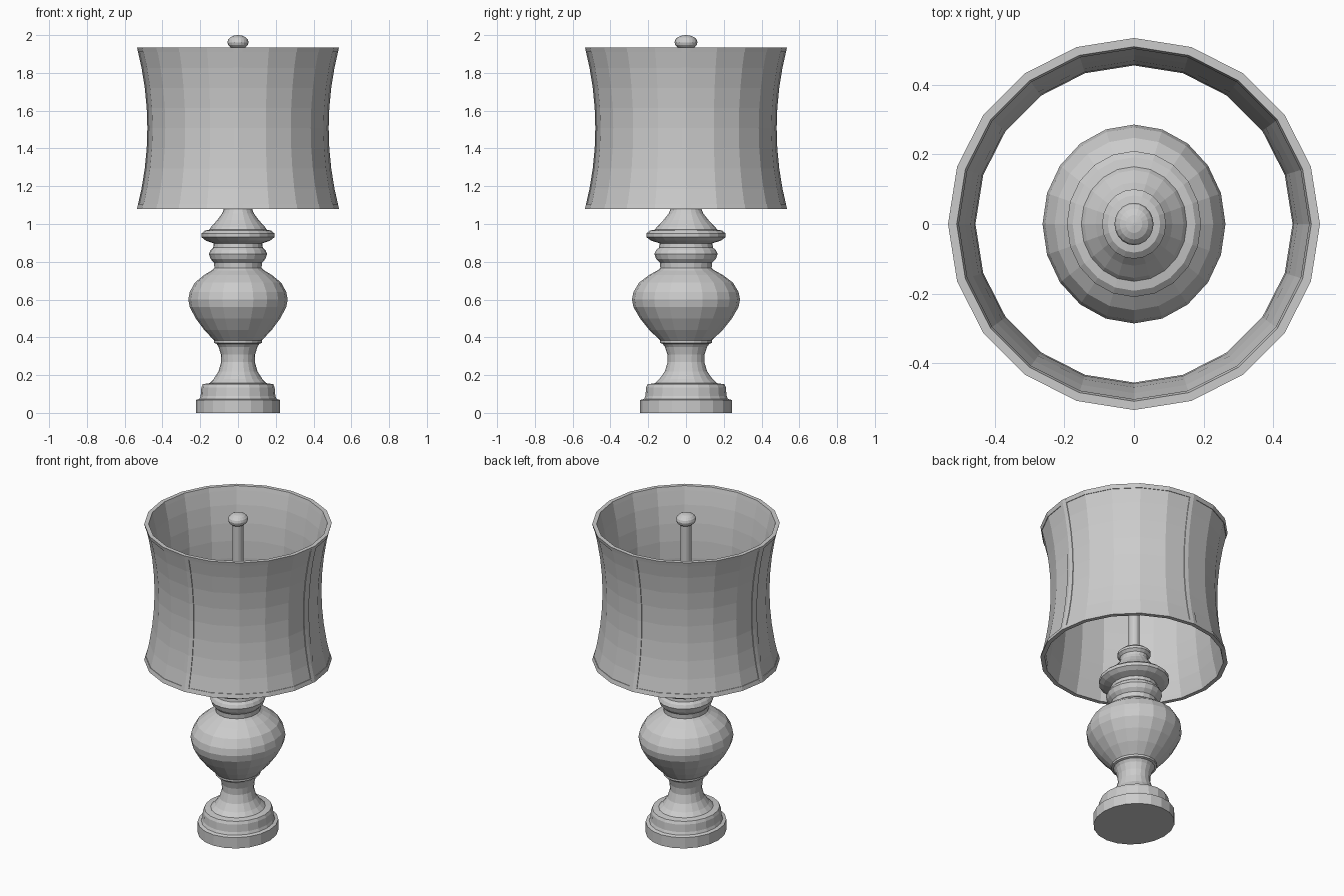
import bpy
import math

if "Cube" in bpy.data.objects:
    bpy.data.objects.remove(bpy.data.objects["Cube"])

SIDES = 20
SQUASH = 0.92          # the turned body is slightly narrower in x


def make_mesh(name, verts, faces):
    mesh = bpy.data.meshes.new(name)
    mesh.from_pydata(verts, [], faces)
    mesh.update()
    obj = bpy.data.objects.new(name, mesh)
    bpy.context.collection.objects.link(obj)
    return obj


def lathe(name, profile, sx=1.0, closed=False):
    """Revolve (radius, z) points; an open profile is capped at both ends."""
    verts, faces = [], []
    for r, z in profile:
        for i in range(SIDES):
            a = 2 * math.pi * i / SIDES
            verts.append((sx * r * math.cos(a), r * math.sin(a), z))
    n = len(profile)
    for j in range(n if closed else n - 1):
        k = (j + 1) % n
        for i in range(SIDES):
            h = (i + 1) % SIDES
            faces.append((j * SIDES + i, j * SIDES + h, k * SIDES + h, k * SIDES + i))
    if not closed:
        faces.append(tuple(reversed(range(SIDES))))
        faces.append(tuple((n - 1) * SIDES + i for i in range(SIDES)))
    return make_mesh(name, verts, faces)


# Turned foot, waist, belly and neck
lathe("lamp_body", [
    (0.243, 0.0), (0.243, 0.068), (0.222, 0.074), (0.215, 0.09), (0.211, 0.135),
    (0.203, 0.152), (0.165, 0.157), (0.140, 0.18), (0.112, 0.22), (0.097, 0.27),
    (0.099, 0.31), (0.112, 0.35), (0.124, 0.366), (0.137, 0.370), (0.137, 0.383),
    (0.150, 0.396), (0.195, 0.44), (0.243, 0.50), (0.278, 0.56), (0.286, 0.60),
    (0.278, 0.64), (0.248, 0.69), (0.195, 0.73), (0.150, 0.755), (0.136, 0.767),
    (0.138, 0.795), (0.158, 0.815), (0.168, 0.842), (0.158, 0.862), (0.143, 0.875),
    (0.140, 0.898), (0.185, 0.912), (0.210, 0.930), (0.210, 0.950), (0.192, 0.965),
    (0.165, 0.970), (0.155, 0.985), (0.120, 1.02), (0.092, 1.055), (0.083, 1.075),
    (0.085, 1.09), (0.100, 1.105), (0.100, 1.12), (0.082, 1.135), (0.05, 1.14)],
    SQUASH)

# Centre rod and finial ball
lathe("rod", [(0.033, 1.12), (0.033, 1.94)], SQUASH)
ball = [(0.061 * math.sin(t), 1.962 - 0.038 * math.cos(t))
        for t in [math.pi * (0.02 + 0.96 * k / 8) for k in range(9)]]
lathe("finial", ball, SQUASH)

# Drum shade: pinched, open, thin shell
Z0, Z1 = 1.08, 1.935


def shade_r(z):
    return 0.48 + 0.055 * ((z - (Z0 + Z1) / 2) / ((Z1 - Z0) / 2)) ** 2


def outline(z0, z1, steps, outer, inner):
    zs = [z0 + (z1 - z0) * k / steps for k in range(steps + 1)]
    return ([(shade_r(z) - outer, z) for z in zs]
            + [(shade_r(z) - inner, z) for z in reversed(zs)])


STEP = 0.004
lathe("shade", outline(Z0 + 0.002, Z1 - 0.002, 8, STEP, 0.024), closed=True)

# Raised bands along the two rims
lathe("lower_trim", outline(Z0, Z0 + 0.025, 1, 0, 0.025), closed=True)
lathe("upper_trim", outline(Z1 - 0.025, Z1, 1, 0, 0.025), closed=True)

# Four raised vertical strips between the panels
W = 0.025
drop = W * math.tan(math.pi / SIDES)
zs = [Z0 + (Z1 - Z0) * k / 8 for k in range(9)]
for name, turn in (("right", 0), ("back", 1), ("left", 2), ("front", 3)):
    verts, faces = [], []
    for z in zs:
        r = shade_r(z)
        for d in (0, 0.01):
            verts += [(r - d - drop, -W, z), (r - d, 0, z), (r - d - drop, W, z)]
    loop = [0, 1, 2, 5, 4, 3]
    for k in range(8):
        b = 6 * k
        for i in range(6):
            p, q = loop[i], loop[(i + 1) % 6]
            faces.append((b + p, b + q, b + 6 + q, b + 6 + p))
    faces += [tuple(reversed(loop)), tuple(48 + p for p in loop)]
    strip = make_mesh(name + "_trim_strip", verts, faces)
    strip.rotation_euler[2] = turn * math.pi / 2
